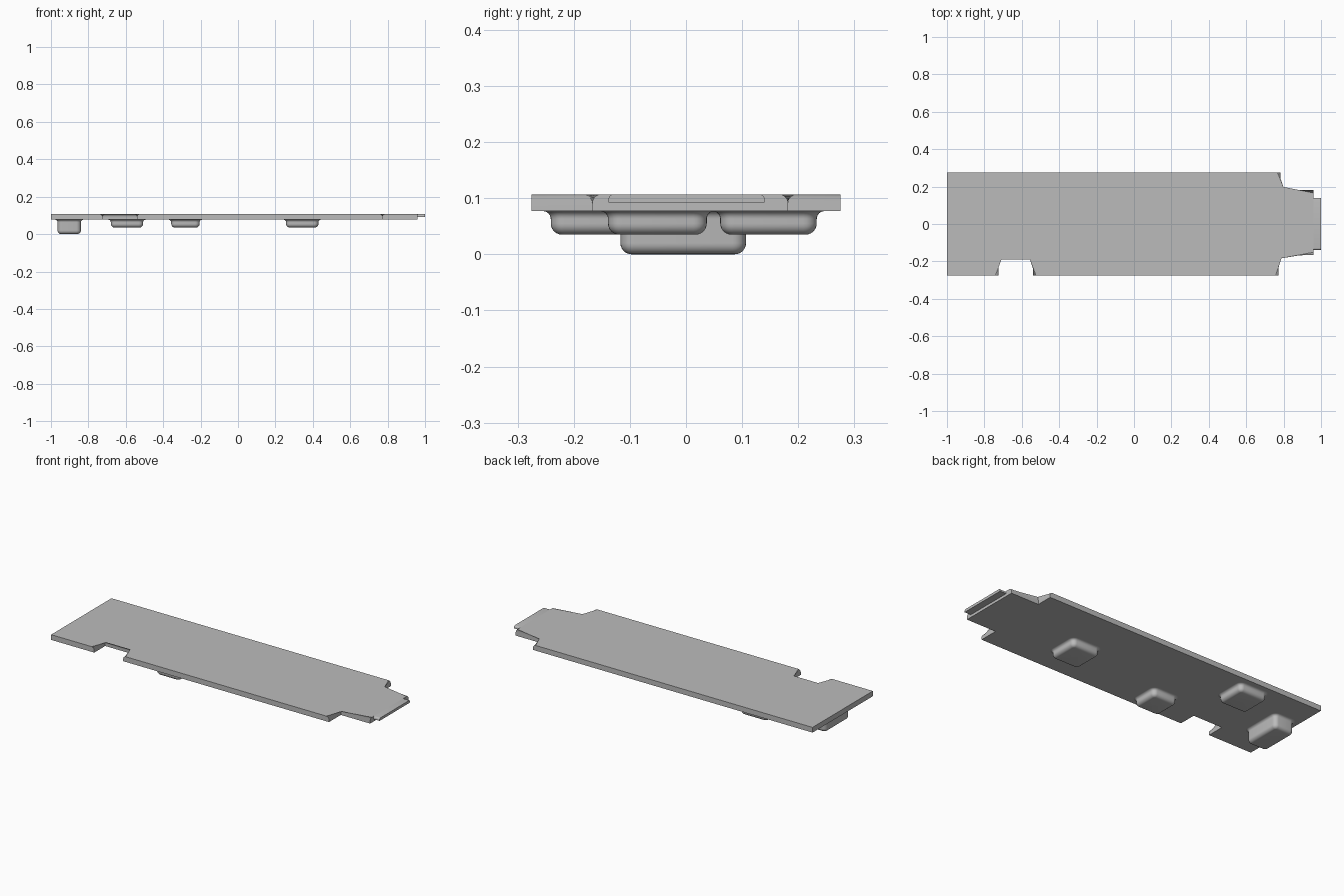
import bpy, bmesh, math

cube = bpy.data.objects.get("Cube")
if cube:
    bpy.data.objects.remove(cube, do_unlink=True)

grey = bpy.data.materials.new("plain grey")
grey.use_nodes = True
grey.diffuse_color = (0.5, 0.5, 0.5, 1)
grey.node_tree.nodes["Principled BSDF"].inputs["Base Color"].default_value = (0.5, 0.5, 0.5, 1)

TOP, UNDER = 0.107, 0.077


def finish(name, bm):
    bmesh.ops.recalc_face_normals(bm, faces=bm.faces[:])
    mesh = bpy.data.meshes.new(name)
    bm.to_mesh(mesh)
    bm.free()
    mesh.materials.append(grey)
    obj = bpy.data.objects.new(name, mesh)
    bpy.context.collection.objects.link(obj)
    bpy.ops.object.select_all(action='DESELECT')
    obj.select_set(True)
    bpy.context.view_layer.objects.active = obj
    bpy.ops.object.shade_smooth_by_angle(angle=math.radians(35))
    return obj


def slab(name, outline, low, rounded, radius):
    """Extruded outline; the listed outline sides get a rounded upper edge."""
    bm = bmesh.new()
    bottom = [bm.verts.new((x, y, low)) for x, y in outline]
    top = [bm.verts.new((x, y, TOP)) for x, y in outline]
    n = len(outline)
    bm.faces.new(bottom[::-1])
    bm.faces.new(top)
    for i in range(n):
        j = (i + 1) % n
        bm.faces.new((bottom[i], bottom[j], top[j], top[i]))
    edges = [bm.edges.get((top[i], top[(i + 1) % n])) for i in rounded]
    bmesh.ops.bevel(bm, geom=edges, offset=radius, segments=5, profile=0.5, affect='EDGES')
    return finish(name, bm)


def foot(name, x0, x1, y0, y1, low):
    """Pressed foot: flared at the plate, straight wall, rounded bottom edge."""
    r, flare, steps = 0.02, 0.014, 6
    rings = []
    for k in range(steps + 1):          # concave flare under the plate
        a = math.pi / 2 * k / steps
        rings.append((flare * (1 - math.sin(a)), UNDER - flare * (1 - math.cos(a))))
    for k in range(steps + 1):          # convex bottom edge
        a = math.pi / 2 * k / steps
        rings.append((-r * (1 - math.cos(a)), low + r * (1 - math.sin(a))))
    corner = 0.024
    centres = [(x1 - corner, y1 - corner, 0), (x0 + corner, y1 - corner, 1),
               (x0 + corner, y0 + corner, 2), (x1 - corner, y0 + corner, 3)]
    bm = bmesh.new()
    loops = []
    for grow, z in rings:
        loop = []
        for cx, cy, quarter in centres:
            for k in range(steps + 1):
                a = math.pi / 2 * (quarter + k / steps)
                rad = corner + grow
                loop.append(bm.verts.new((cx + rad * math.cos(a), cy + rad * math.sin(a), z)))
        loops.append(loop)
    for upper, lower in zip(loops, loops[1:]):
        for i in range(len(upper)):
            j = (i + 1) % len(upper)
            bm.faces.new((upper[i], upper[j], lower[j], lower[i]))
    bm.faces.new(loops[-1])
    return finish(name, bm)


# Main plate with the front notch and the narrowed end
plate = [(-1, -0.275), (-0.725, -0.275), (-0.725, -0.175), (-0.54, -0.175),
         (-0.54, -0.275), (0.773, -0.275), (0.773, -0.167), (0.96, -0.167),
         (0.96, 0.182), (0.783, 0.182), (0.783, 0.275), (-1, 0.275)]
slab("plate", plate, UNDER, [1, 2, 3, 5, 6, 8, 9], 0.016)

# Thin lip at the narrowed end
slab("end_lip", [(0.96, -0.138), (1, -0.138), (1, 0.14), (0.96, 0.14)], 0.092, [0, 2], 0.009)

# Feet pressed out of the underside
foot("end_foot", -0.965, -0.84, -0.117, 0.107, 0)
foot("back_foot", -0.68, -0.507, 0.061, 0.233, 0.035)
foot("front_foot", -0.357, -0.205, -0.241, -0.087, 0.035)
foot("middle_foot", 0.257, 0.43, -0.139, 0.037, 0.035)
